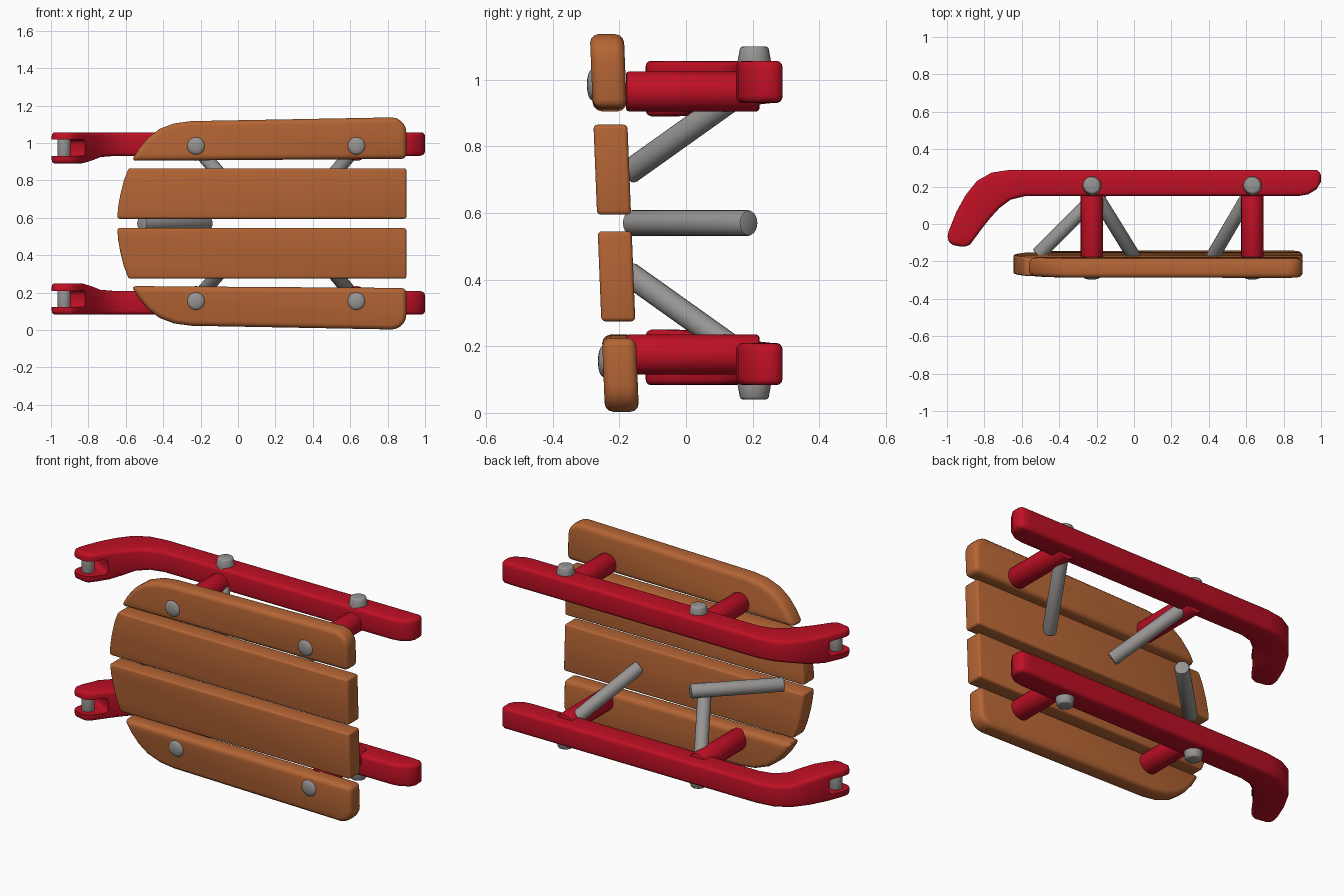
import bpy, bmesh, math
from mathutils import Vector, Matrix

if "Cube" in bpy.data.objects:
    bpy.data.objects.remove(bpy.data.objects["Cube"])


def material(name, rgb):
    m = bpy.data.materials.new(name)
    m.use_nodes = True
    m.diffuse_color = (*rgb, 1)
    m.node_tree.nodes["Principled BSDF"].inputs["Base Color"].default_value = (*rgb, 1)
    return m


WOOD = material("warm wood", (0.46, 0.13, 0.035))
RED = material("red paint", (0.52, 0.005, 0.018))
GREY = material("grey metal", (0.31, 0.30, 0.29))
MID = 0.57      # height of the mirror plane between the two sides
TILT = 0.04     # slight lean of the deck


def finish(name, bm, mat, bevel=0, segments=3):
    bmesh.ops.recalc_face_normals(bm, faces=bm.faces)
    mesh = bpy.data.meshes.new(name)
    bm.to_mesh(mesh)
    bm.free()
    mesh.materials.append(mat)
    ob = bpy.data.objects.new(name, mesh)
    bpy.context.collection.objects.link(ob)
    bpy.ops.object.select_all(action="DESELECT")
    bpy.context.view_layer.objects.active = ob
    ob.select_set(True)
    if bevel:
        mod = ob.modifiers.new("Bevel", "BEVEL")
        mod.width, mod.segments = bevel, segments
        mod.limit_method, mod.angle_limit = "ANGLE", math.radians(40)
        bpy.ops.object.modifier_apply(modifier=mod.name)
    bpy.ops.object.shade_smooth_by_angle(angle=math.radians(40))
    return ob


def rod(name, a, b, r, mat, r2=None, bevel=0.008):
    a, b = Vector(a), Vector(b)
    bm = bmesh.new()
    turn = (b - a).to_track_quat("Z", "Y").to_matrix().to_4x4()
    bmesh.ops.create_cone(bm, cap_ends=True, segments=20, radius1=r,
                          radius2=r if r2 is None else r2, depth=(b - a).length,
                          matrix=Matrix.Translation((a + b) / 2) @ turn)
    return finish(name, bm, mat, bevel, 2)


def deck_y(z):
    return -0.215 - TILT * (z - MID)


def plank(name, outline, side, bevel):
    """Extrude an (x, height from the mid plane) outline into a leaning board."""
    bm = bmesh.new()
    rings = []
    for off in (-0.051, 0.051):
        rings.append([bm.verts.new((x, deck_y(MID + side * h) + off, MID + side * h))
                      for x, h in outline])
    bm.faces.new(rings[0])
    bm.faces.new(rings[1])
    n = len(outline)
    for i in range(n):
        j = (i + 1) % n
        bm.faces.new((rings[0][i], rings[0][j], rings[1][j], rings[1][i]))
    finish(name, bm, WOOD, bevel)


def corner(cx, cz, r, start, end, steps=5):
    angles = [math.radians(start + (end - start) * i / steps) for i in range(steps + 1)]
    return [(cx + r * math.cos(a), cz + r * math.sin(a)) for a in angles]


inner_board = [(-0.645, 0.025), (0.9, 0.025), (0.9, 0.295), (-0.585, 0.295),
               (-0.61, 0.23), (-0.63, 0.15), (-0.642, 0.08)]
outer_board = ([(-0.57, 0.335), (0.9, 0.345)] + corner(0.82, 0.487, 0.08, 0, 88)
               + [(-0.25, 0.547), (-0.34, 0.535), (-0.42, 0.505),
                  (-0.48, 0.46), (-0.53, 0.40)])

# Runner stations: outer edge x, y, inner edge x, y, lowest z
stations = [
    (1.0, 0.275, 1.0, 0.225, 0.935), (0.975, 0.29, 0.975, 0.185, 0.932),
    (0.93, 0.29, 0.93, 0.158, 0.93), (0.88, 0.29, 0.88, 0.15, 0.93),
    (-0.66, 0.29, -0.58, 0.15, 0.93), (-0.76, 0.275, -0.66, 0.13, 0.93),
    (-0.84, 0.23, -0.72, 0.085, 0.925), (-0.9, 0.155, -0.77, 0.03, 0.905),
    (-0.95, 0.065, -0.81, -0.02, 0.892), (-0.99, -0.035, -0.85, -0.075, 0.89),
    (-1.0, -0.075, -0.875, -0.108, 0.89), (-0.98, -0.11, -0.905, -0.125, 0.892)]


def runner(name, side, zmap):
    bm = bmesh.new()
    rings = []
    for ox, oy, ix, iy, low in stations:
        rings.append([bm.verts.new((x, y, zmap(z))) for x, y, z in
                      ((ox, oy, low), (ox, oy, 1.057), (ix, iy, 1.057), (ix, iy, low))])
    for a, b in zip(rings, rings[1:]):
        for i in range(4):
            j = (i + 1) % 4
            bm.faces.new((a[i], a[j], b[j], b[i]))
    bm.faces.new(rings[0])
    bm.faces.new(rings[-1])
    body = finish(name, bm, RED, 0.026)

    # Slot that forks the curled tip
    d = Vector((-0.5, -0.86, 0)).normalized()
    centre = Vector((-0.885, 0.01, zmap(0.974))) + d * 0.15
    bm = bmesh.new()
    bmesh.ops.create_cube(bm, size=1, matrix=Matrix.Translation(centre)
                          @ Matrix.Rotation(math.atan2(d.y, d.x), 4, "Z")
                          @ Matrix.Diagonal((0.3, 0.4, 0.088, 1)))
    cutter = finish("slot_cutter", bm, RED, 0.025)
    cutter.hide_render = True
    bpy.context.view_layer.objects.active = body
    mod = body.modifiers.new("Slot", "BOOLEAN")
    mod.operation, mod.object, mod.solver = "DIFFERENCE", cutter, "EXACT"
    bpy.ops.object.modifier_apply(modifier=mod.name)
    bpy.data.objects.remove(cutter)
    bpy.ops.object.select_all(action="DESELECT")
    body.select_set(True)
    bpy.ops.object.shade_smooth_by_angle(angle=math.radians(40))


# Both sides, mirrored about the mid plane
for label, side in (("upper", 1), ("lower", -1)):
    def zmap(z, side=side):
        return MID + side * (z - MID)

    plank(label + "_inner_plank", inner_board, side, 0.012)
    plank(label + "_outer_plank", outer_board, side, 0.026)
    runner(label + "_runner", side, zmap)
    rod(label + "_tip_pin", (-0.93, -0.055, zmap(0.915)),
        (-0.93, -0.055, zmap(1.035)), 0.035, GREY)

    for end, x, foot in (("front", -0.225, 0.0), ("rear", 0.633, 0.42)):
        part = label + "_" + end
        rod(part + "_post", (x, -0.18, zmap(0.965)), (x, 0.22, zmap(0.965)), 0.06, RED)
        rod(part + "_cap", (x, 0.205, zmap(1.04)), (x, 0.205, zmap(1.1)),
            0.053, GREY, 0.042)
        rod(part + "_strut", (x, 0.19, zmap(0.98)), (foot, -0.175, zmap(0.72)),
            0.037, GREY)
        # Domed rivet on the deck
        z = zmap(0.985)
        bm = bmesh.new()
        bmesh.ops.create_uvsphere(bm, u_segments=16, v_segments=10, radius=1,
                                  matrix=Matrix.Translation((x, deck_y(z) - 0.05, z))
                                  @ Matrix.Diagonal((0.047, 0.016, 0.047, 1)))
        finish(part + "_rivet", bm, GREY)

# Loose slanted bar between the runners
rod("centre_bar", (-0.515, -0.165, MID), (-0.16, 0.19, MID), 0.039, GREY)
